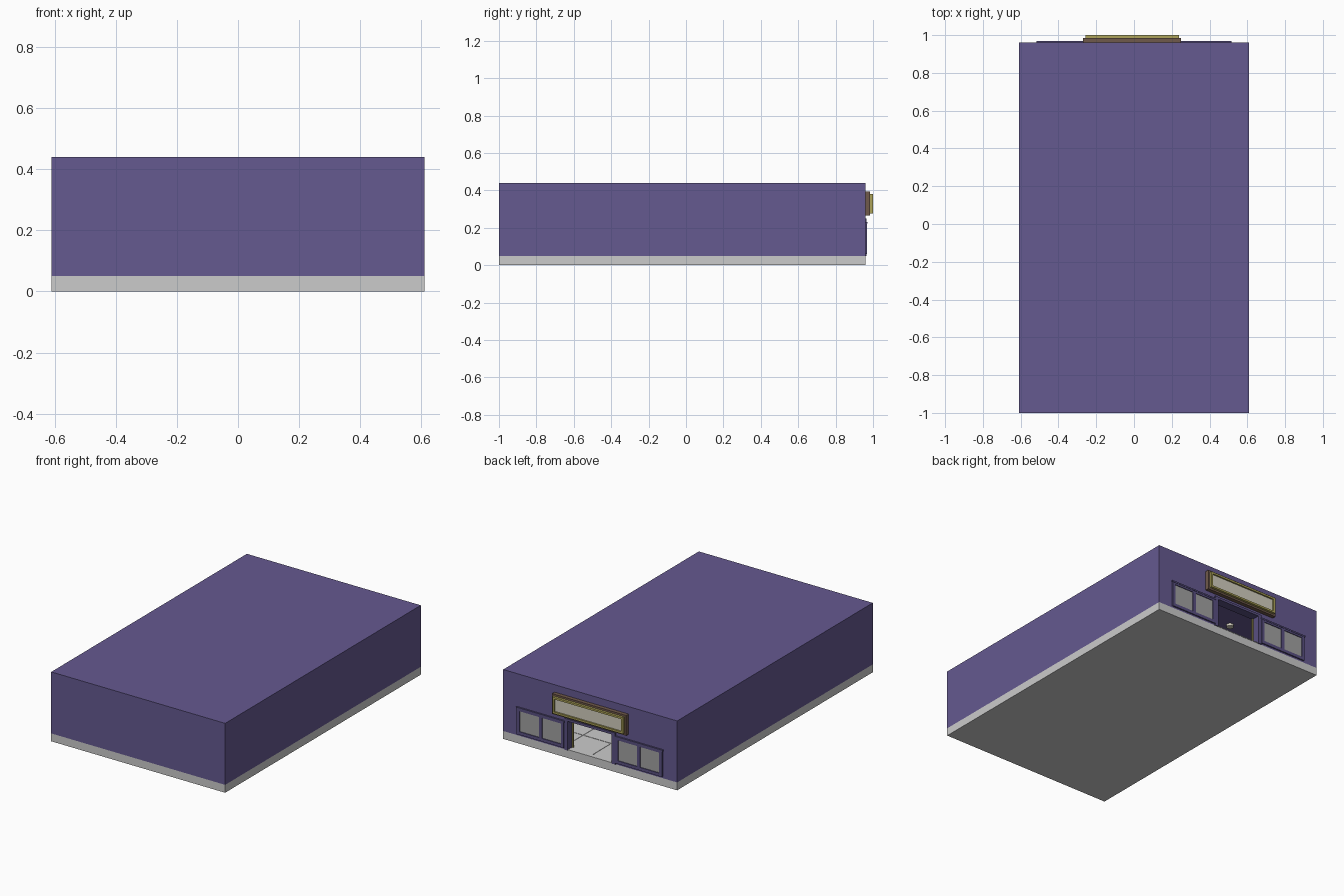
import bpy
import bmesh
from mathutils import Matrix, Vector

if "Cube" in bpy.data.objects:
    bpy.data.objects.remove(bpy.data.objects["Cube"])


def material(name, rgb):
    m = bpy.data.materials.new(name)
    m.diffuse_color = (*rgb, 1)
    m.use_nodes = True
    m.node_tree.nodes["Principled BSDF"].inputs["Base Color"].default_value = m.diffuse_color
    return m


PURPLE = material("purple_paint", (0.13, 0.10, 0.28))
DARK = material("dark_purple_trim", (0.10, 0.08, 0.22))
CONCRETE = material("concrete", (0.60, 0.60, 0.60))
GLASS = material("grey_glass", (0.36, 0.36, 0.36))
BROWN = material("brown_backing", (0.16, 0.10, 0.07))
GOLD = material("gold_trim", (0.42, 0.37, 0.10))
CREAM = material("cream_panel", (0.65, 0.62, 0.52))


def boxes(name, spans, mat=None):
    """One object from boxes given as (x0, x1, y0, y1, z0, z1)."""
    bm = bmesh.new()
    for x0, x1, y0, y1, z0, z1 in spans:
        mid = Vector((x0 + x1, y0 + y1, z0 + z1)) / 2
        size = Matrix.Diagonal((x1 - x0, y1 - y0, z1 - z0, 1))
        bmesh.ops.create_cube(bm, size=1, matrix=Matrix.Translation(mid) @ size)
    me = bpy.data.meshes.new(name)
    bm.to_mesh(me)
    bm.free()
    ob = bpy.data.objects.new(name, me)
    bpy.context.collection.objects.link(ob)
    if mat:
        me.materials.append(mat)
    return ob


def cut(ob, cutter):
    mod = ob.modifiers.new("cut", "BOOLEAN")
    mod.operation = "DIFFERENCE"
    mod.solver = "EXACT"
    mod.object = cutter
    bpy.context.view_layer.objects.active = ob
    bpy.ops.object.modifier_apply(modifier=mod.name)
    bpy.data.objects.remove(cutter)


def frame(x0, x1, y0, y1, z0, z1, w):
    """Four bars around a rectangle on the shopfront."""
    return [(x0, x0 + w, y0, y1, z0, z1), (x1 - w, x1, y0, y1, z0, z1),
            (x0 + w, x1 - w, y0, y1, z0, z0 + w), (x0 + w, x1 - w, y0, y1, z1 - w, z1)]


def mirror_x(ob):
    ob.modifiers.new("mirror", "MIRROR").use_axis = (True, False, False)


WALL = 0.96   # shopfront plane
HALF = 0.61
T = 0.02      # wall thickness

# foundation and hollow building shell with a doorway
boxes("foundation", [(-HALF, HALF, -1, WALL, 0, 0.05)], CONCRETE)
shell = boxes("building_shell", [(-HALF, HALF, -1, WALL, 0.05, 0.44)], PURPLE)
cut(shell, boxes("room_cutter", [(-HALF + T, HALF - T, -1 + T, WALL - T, 0.03, 0.42)]))
cut(shell, boxes("door_cutter", [(-0.17, 0.17, 0.9, 1.0, 0.03, 0.24)]))

# floor tiles
nx, ny, gap = 6, 10, 0.003
dx, dy = (2 * HALF - 2 * T) / nx, (WALL + 1 - 2 * T) / ny
boxes("floor_tiles", [(-HALF + T + i * dx + gap, -HALF + T + (i + 1) * dx - gap,
                       -1 + T + j * dy + gap, -1 + T + (j + 1) * dy - gap, 0.049, 0.052)
                      for i in range(nx) for j in range(ny)], CONCRETE)

# door surround, inner strips and threshold
boxes("door_frame", [(-0.18, -0.155, 0.91, 0.966, 0.05, 0.25),
                     (0.155, 0.18, 0.91, 0.966, 0.05, 0.25),
                     (-0.155, 0.155, 0.91, 0.966, 0.235, 0.25)], DARK)
mirror_x(boxes("door_edge_strip", [(0.148, 0.155, 0.912, 0.92, 0.05, 0.235)], GOLD))
boxes("threshold", [(-0.155, 0.155, 0.93, 0.962, 0.05, 0.054)], CONCRETE)

# paired windows on each side of the door
bars = frame(0.18, 0.51, WALL - 0.005, 0.968, 0.06, 0.23, 0.02)
bars += [(0.333, 0.355, WALL - 0.005, 0.968, 0.08, 0.21),
         (0.175, 0.515, WALL - 0.005, 0.97, 0.222, 0.232)]
mirror_x(boxes("window_frame", bars, DARK))
mirror_x(boxes("window_panes", [(0.2, 0.333, WALL - 0.005, 0.963, 0.08, 0.21),
                                (0.355, 0.49, WALL - 0.005, 0.963, 0.08, 0.21)], GLASS))

# sign board: backing, framed blank panel
boxes("sign_backing", [(-0.27, 0.25, WALL - 0.005, 0.985, 0.265, 0.393)], BROWN)
boxes("sign_frame", frame(-0.257, 0.237, 0.984, 1.0, 0.277, 0.381, 0.012), GOLD)
boxes("sign_panel", [(-0.246, 0.226, 0.984, 0.99, 0.288, 0.37)], CREAM)

# ceiling lamps inside
bpy.ops.mesh.primitive_cylinder_add(vertices=16, radius=0.022, depth=0.015,
                                    location=(0, 0, 0))
lamp = bpy.context.object
lamp.name = "ceiling_lamp"
lamp.data.transform(Matrix.Translation((-0.3, 0.53, 0.413)))
lamp.data.materials.append(CREAM)
mirror_x(lamp)
